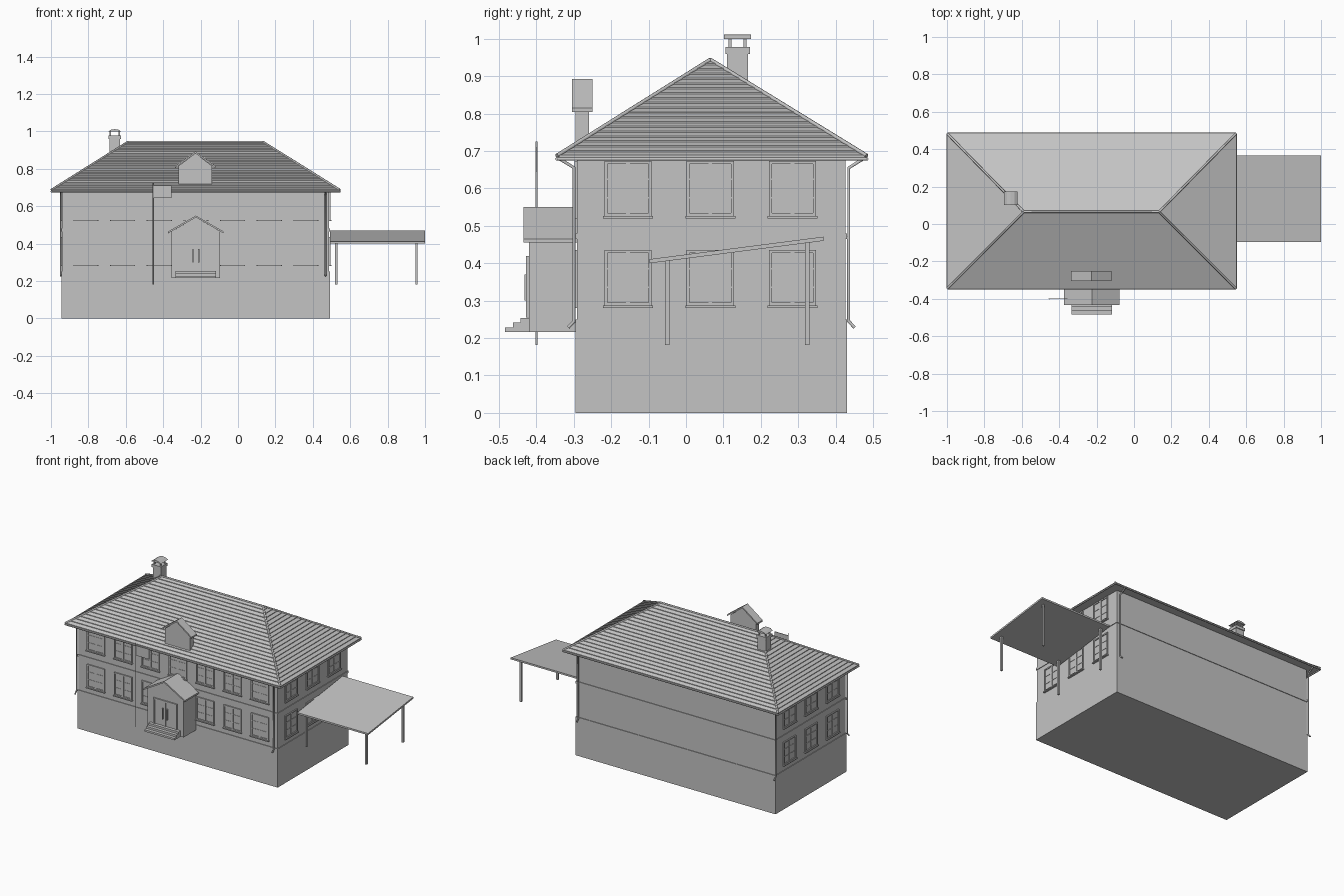
import bpy, bmesh
from mathutils import Vector

if "Cube" in bpy.data.objects:
    bpy.data.objects.remove(bpy.data.objects["Cube"])

grey = bpy.data.materials.new("plain grey")
grey.use_nodes = True
grey.diffuse_color = (0.55, 0.55, 0.55, 1)
grey.node_tree.nodes["Principled BSDF"].inputs["Base Color"].default_value = grey.diffuse_color


def finish(name, bm):
    bmesh.ops.recalc_face_normals(bm, faces=bm.faces)
    mesh = bpy.data.meshes.new(name)
    bm.to_mesh(mesh)
    bm.free()
    mesh.materials.append(grey)
    obj = bpy.data.objects.new(name, mesh)
    bpy.context.collection.objects.link(obj)
    return obj


def boxes(name, spans):
    """One object from boxes given as (x0, x1, y0, y1, z0, z1)."""
    bm = bmesh.new()
    for s in spans:
        for v in bmesh.ops.create_cube(bm, size=1)["verts"]:
            v.co = Vector([s[2 * i] if v.co[i] < 0 else s[2 * i + 1] for i in range(3)])
    return finish(name, bm)


def prism(name, outline, axis, a, b):
    """Extrude a 2D outline along x or y from a to b."""
    bm = bmesh.new()
    place = (lambda p, t: (t, *p)) if axis == "x" else (lambda p, t: (p[0], t, p[1]))
    face = bm.faces.new([bm.verts.new(place(p, a)) for p in outline])
    out = bmesh.ops.extrude_face_region(bm, geom=[face])["geom"]
    shift = Vector((b - a, 0, 0)) if axis == "x" else Vector((0, b - a, 0))
    bmesh.ops.translate(bm, vec=shift, verts=[g for g in out if isinstance(g, bmesh.types.BMVert)])
    return finish(name, bm)


def tube(name, points, radius):
    curve = bpy.data.curves.new(name, "CURVE")
    curve.dimensions = "3D"
    curve.bevel_depth = radius
    curve.bevel_resolution = 1
    curve.use_fill_caps = True
    line = curve.splines.new("POLY")
    line.points.add(len(points) - 1)
    for p, co in zip(line.points, points):
        p.co = (*co, 1)
    curve.materials.append(grey)
    obj = bpy.data.objects.new(name, curve)
    bpy.context.collection.objects.link(obj)


# Main body
X0, X1, Y0, Y1 = -0.94, 0.487, -0.291, 0.427
boxes("foundation", [(X0 - 0.004, X1 + 0.004, Y0 - 0.004, Y1 + 0.004, 0, 0.25)])
boxes("walls", [(X0, X1, Y0, Y1, 0.25, 0.69)])
boxes("floor_band", [(X0 - 0.004, X1 + 0.004, Y0 - 0.004, Y1 + 0.004, 0.465, 0.48)])

# Hipped roof with overlapping shingle courses
eave = (-0.998, 0.545, -0.345, 0.483)
ridge = (-0.59, 0.135, 0.064, 0.066)
EAVE_Z, RIDGE_Z, COURSES = 0.685, 0.943, 20


def ring(t, lift):
    x0, x1, y0, y1 = [e + (r - e) * t for e, r in zip(eave, ridge)]
    z = EAVE_Z + (RIDGE_Z - EAVE_Z) * t + lift
    return [(x0, y0, z), (x1, y0, z), (x1, y1, z), (x0, y1, z)]


bm = bmesh.new()
levels = [ring(0, -0.006)]
for i in range(COURSES):
    levels += [ring(i / COURSES, 0.004), ring((i + 1) / COURSES, 0)]
loops = [[bm.verts.new(p) for p in level] for level in levels]
for low, high in zip(loops, loops[1:]):
    for k in range(4):
        bm.faces.new((low[k], low[(k + 1) % 4], high[(k + 1) % 4], high[k]))
bm.faces.new(loops[0])
bm.faces.new(loops[-1])
finish("roof", bm)

# Hip and ridge caps, gutters
for i, (low, high) in enumerate(zip(ring(0, 0.002), ring(1, 0))):
    tube(f"hip_cap_{i}", [low, high], 0.006)
tube("ridge_cap", [(ridge[0], 0.065, RIDGE_Z), (ridge[1], 0.065, RIDGE_Z)], 0.006)
edge = ring(0, -0.006)
for i in range(4):
    tube(f"gutter_{i}", [edge[i], edge[(i + 1) % 4]], 0.005)

# Downpipes at the corners
for x, side in ((X0 - 0.008, "right"), (X1 - 0.02, "left")):
    for y, out, end in ((Y0 - 0.008, -1, "front"), (Y1 + 0.008, 1, "back")):
        tube(f"downpipe_{end}_{side}",
             [(x, y + out * 0.04, 0.68), (x, y, 0.655), (x, y, 0.245), (x, y + out * 0.016, 0.228)], 0.005)


# Windows: frame, sashes, glazing bars and sill, mapped onto each wall
def window(name, place, centre, z0, w=0.126, h=0.148):
    a, b, z1, f = centre - w / 2, centre + w / 2, z0 + h, 0.008
    parts = [(a, b, 0, 0.002, z0, z1),
             (a, a + f, 0, 0.007, z0, z1), (b - f, b, 0, 0.007, z0, z1),
             (a, b, 0, 0.007, z1 - f, z1), (a, b, 0, 0.007, z0, z0 + f),
             (a - 0.004, b + 0.004, 0, 0.012, z0 - 0.006, z0),
             (centre - 0.005, centre + 0.005, 0, 0.006, z0, z1)]
    for k in (1, 2):
        z = z0 + h * k / 3
        parts.append((a, b, 0, 0.004, z - 0.002, z + 0.002))
    boxes(name, [place(*p) for p in parts])


def on_front(a, b, d0, d1, z0, z1):
    return (a, b, Y0 - d1, Y0 - d0, z0, z1)


def on_left(a, b, d0, d1, z0, z1):
    return (X1 + d0, X1 + d1, a, b, z0, z1)


def on_right(a, b, d0, d1, z0, z1):
    return (X0 - d1, X0 - d0, a, b, z0, z1)


for floor, z in (("lower", 0.287), ("upper", 0.526)):
    for i in range(7):
        if floor == "upper" or i != 3:
            window(f"{floor}_front_window_{i}", on_front, -0.813 + 0.196 * i, z)
    for i in range(3):
        for side, place in (("left", on_left), ("right", on_right)):
            window(f"{floor}_{side}_window_{i}", place, -0.155 + 0.22 * i, z)


# Gabled shapes shared by porch and dormer
def gable(name, cx, half, y0, y1, base, eave_z, peak, overhang, lip):
    prism(name + "_body", [(cx - half, base), (cx + half, base), (cx + half, eave_z),
                           (cx, peak - 0.01), (cx - half, eave_z)], "y", y0, y1)
    w, t = half + overhang, 0.01
    prism(name + "_roof", [(cx - w, eave_z), (cx, peak), (cx + w, eave_z),
                           (cx + w, eave_z - t), (cx, peak - t), (cx - w, eave_z - t)],
          "y", y0 - lip, y1 + lip)


CX = -0.225
gable("porch", CX, 0.13, -0.42, Y0 - 0.004, 0.216, 0.465, 0.55, 0.018, 0.014)
gable("dormer", CX - 0.003, 0.09, -0.295, -0.26, 0.70, 0.815, 0.893, 0.018, 0.01)

# Porch door, with frame, centre stile and handles
front = -0.42
boxes("porch_door", [(CX - 0.075, CX + 0.075, front - 0.003, front, 0.255, 0.415)])
boxes("door_frame", [(CX - 0.085, CX - 0.073, front - 0.008, front, 0.255, 0.42),
                     (CX + 0.073, CX + 0.085, front - 0.008, front, 0.255, 0.42),
                     (CX - 0.085, CX + 0.085, front - 0.008, front, 0.41, 0.42),
                     (CX - 0.004, CX + 0.004, front - 0.006, front, 0.255, 0.41)])
boxes("door_handles", [(CX + s * 0.015 - 0.003, CX + s * 0.015 + 0.003, front - 0.012, front, 0.3, 0.37)
                       for s in (-1, 1)])

# Entrance steps
boxes("entrance_steps", [(CX - 0.108, CX + 0.108, -0.484 + 0.021 * i, front, 0.216, 0.228 + 0.013 * i)
                         for i in range(3)])

# Chimney with band, legs and cowl
cx0, cx1, cy0, cy1 = -0.688, -0.63, 0.11, 0.166
boxes("chimney", [(cx0, cx1, cy0, cy1, 0.72, 0.965),
                  (cx0 - 0.004, cx1 + 0.004, cy0 - 0.005, cy1 + 0.005, 0.96, 0.978)])
boxes("chimney_legs", [(x, x + 0.008, y, y + 0.008, 0.975, 1.002)
                       for x in (cx0 + 0.002, cx1 - 0.01) for y in (cy0 + 0.004, cy1 - 0.012)])
mid = (cx0 + cx1) / 2
prism("chimney_cowl", [(mid - 0.035, 0.999), (mid + 0.035, 0.999), (mid + 0.02, 1.009),
                       (mid, 1.012), (mid - 0.02, 1.009)], "y", cy0 - 0.008, cy1 + 0.008)

# Carport: sloping slab on four posts
prism("carport_roof", [(-0.097, 0.4), (0.367, 0.46), (0.367, 0.471), (-0.097, 0.411)], "x", 0.493, 1.0)
boxes("carport_posts", [(x - 0.006, x + 0.006, y - 0.006, y + 0.006, 0.182, top)
                        for x in (0.525, 0.955) for y, top in ((-0.05, 0.41), (0.324, 0.456))])

# Flagpole with flag
tube("flagpole", [(-0.453, -0.4, 0.182), (-0.453, -0.4, 0.725)], 0.003)
boxes("flag", [(-0.453, -0.355, -0.402, -0.398, 0.645, 0.71)])
